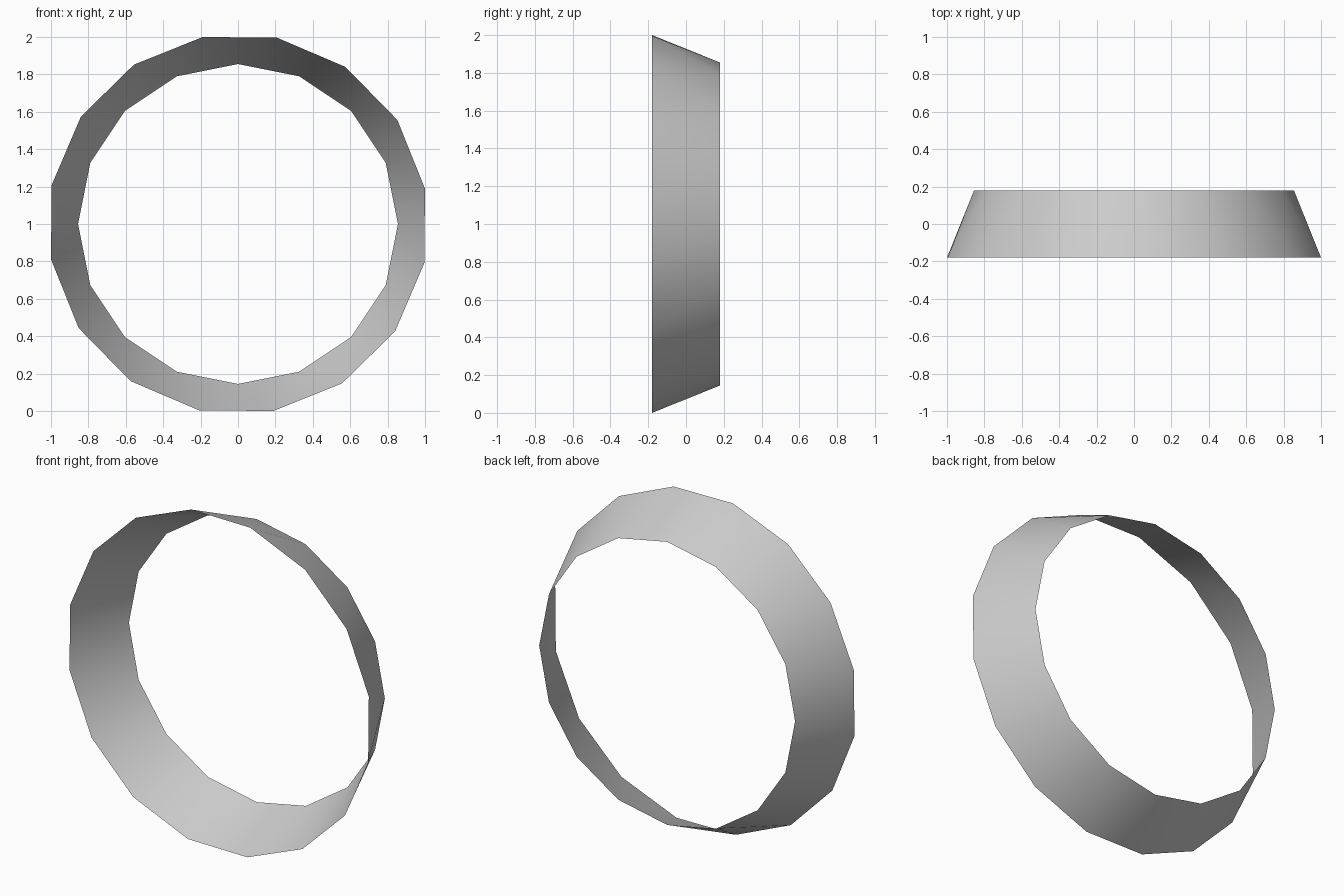
import bpy, bmesh, math

if "Cube" in bpy.data.objects:
    bpy.data.objects.remove(bpy.data.objects["Cube"])

SIDES = 16
STEP = 2 * math.pi / SIDES


def ring(bm, radius, y, turn):
    """Loop of vertices facing y, clockwise from the top in front view."""
    return [bm.verts.new((radius * math.sin(i * STEP + turn), y,
                          1 + radius * math.cos(i * STEP + turn)))
            for i in range(SIDES)]


bm = bmesh.new()

# Wide front rim is turned half a step against the narrow back rim
front = ring(bm, 1.0175, -0.18, math.radians(11.85))
back = ring(bm, 0.855, 0.18, 0)

# Tapered band: zigzag triangles between the rims
for i in range(SIDES):
    j = (i + 1) % SIDES
    bm.faces.new((front[i], back[i], back[j]))
    bm.faces.new((front[i], back[j], front[j]))
bm.normal_update()
f = bm.faces[:][0]
c = f.calc_center_median()
if f.normal.x * c.x + f.normal.z * (c.z - 1) < 0:
    bmesh.ops.reverse_faces(bm, faces=bm.faces[:])
for f in bm.faces:
    f.smooth = True

mesh = bpy.data.meshes.new("tapered_band")
bm.to_mesh(mesh)
bm.free()
band = bpy.data.objects.new("tapered_band", mesh)
bpy.context.collection.objects.link(band)
